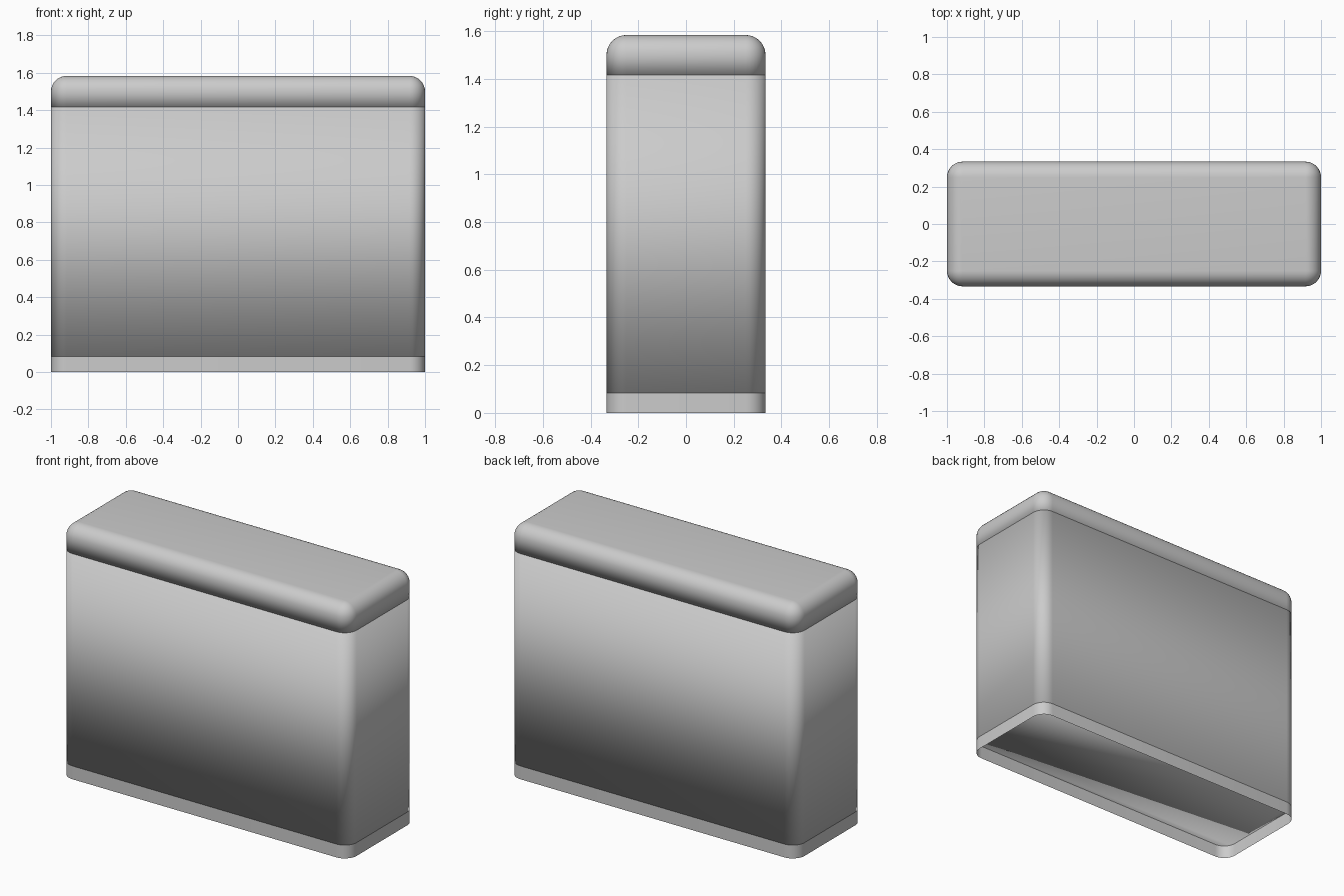
import bpy, bmesh
from math import sin, cos, pi

if "Cube" in bpy.data.objects:
    bpy.data.objects.remove(bpy.data.objects["Cube"])

HX, HY, R, SEG = 1.0, 0.3333, 0.0833, 8
Z_BASE, Z_LID, Z_TOP = 0.0833, 1.4167, 1.5833


def ring(inset, z):
    """Rounded rectangle outline, shrunk by inset, at height z."""
    pts = []
    r = R - inset
    for q, (sx, sy) in enumerate([(1, 1), (-1, 1), (-1, -1), (1, -1)]):
        for i in range(SEG + 1):
            a = (q + i / SEG) * pi / 2
            pts.append((sx * (HX - R) + r * cos(a), sy * (HY - R) + r * sin(a), z))
    return pts


def loft(name, profile, capped=True):
    """Skin a stack of (inset, z) outlines, optionally closing both ends."""
    bm = bmesh.new()
    loops = [[bm.verts.new(p) for p in ring(*s)] for s in profile]
    n = len(loops[0])
    for a, b in zip(loops, loops[1:]):
        for i in range(n):
            j = (i + 1) % n
            bm.faces.new((a[i], a[j], b[j], b[i]))
    if capped:
        bm.faces.new(loops[0][::-1])
        bm.faces.new(loops[-1])
    bmesh.ops.remove_doubles(bm, verts=bm.verts, dist=1e-5)
    for f in bm.faces:
        f.smooth = True
    me = bpy.data.meshes.new(name)
    bm.to_mesh(me)
    bm.free()
    ob = bpy.data.objects.new(name, me)
    bpy.context.collection.objects.link(ob)
    return ob


# Open skirt at the foot; the body's underside shows inside it
loft("base_skirt", [(0, 0), (0, Z_BASE)], capped=False)

# Main body
loft("body", [(0, Z_BASE), (0, Z_LID)])

# Lid with rounded upper edges
arc = [(R * (1 - cos(t)), Z_TOP - R + R * sin(t))
       for t in (pi / 2 * i / SEG for i in range(SEG + 1))]
loft("lid", [(0, Z_LID)] + arc)
